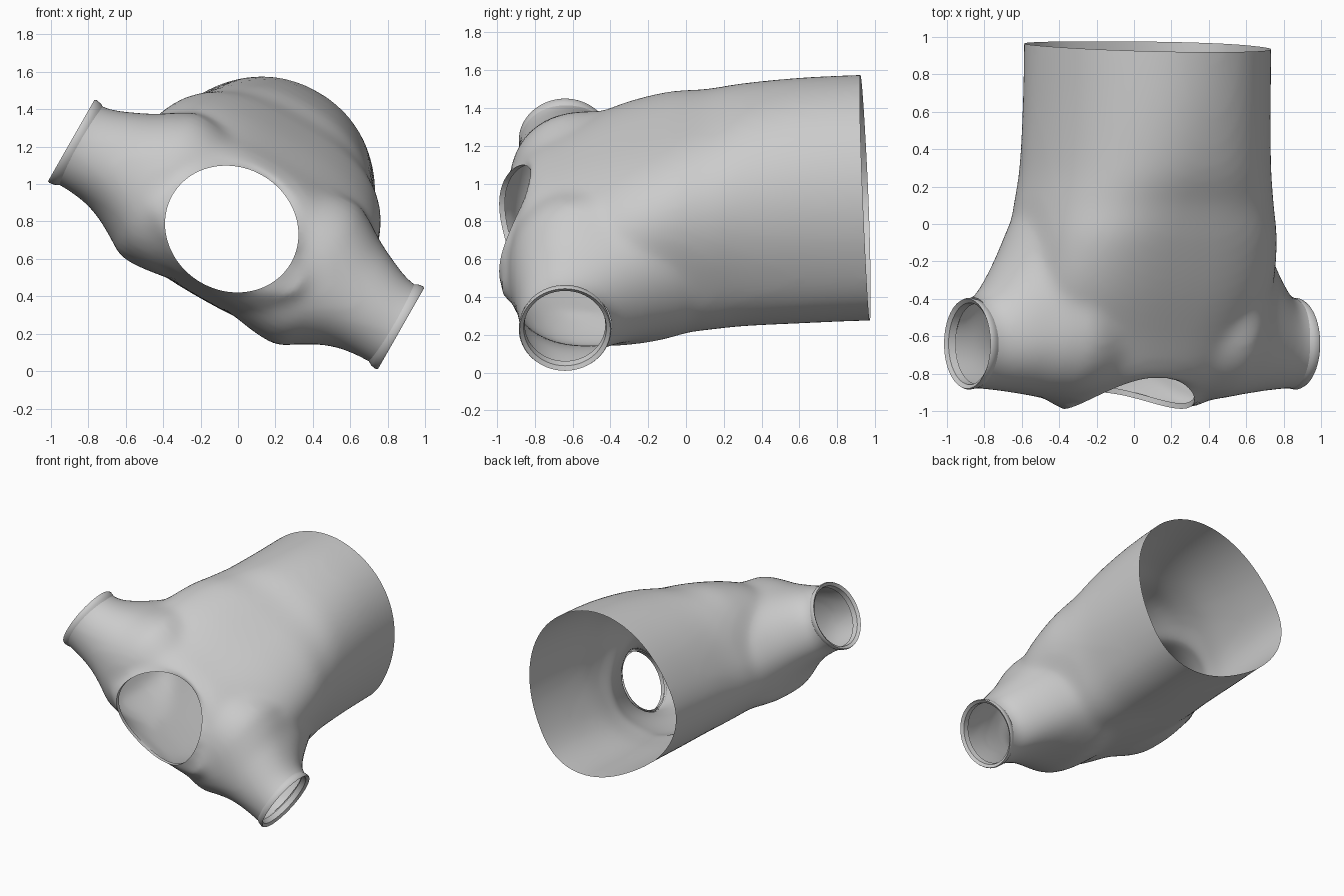
import bpy, bmesh, math
from mathutils import Matrix

if "Cube" in bpy.data.objects:
    bpy.data.objects.remove(bpy.data.objects["Cube"])

# Local frame: X = shoulder line, Y = neck(-) to hem(+), Z = chest side.
TILT = math.radians(29.7)
PLACE = Matrix.Translation((-0.01, 0, 0.73)) @ Matrix.Rotation(TILT, 4, 'Y')
N = 64


def ring(a0, am, a1, b0, bm_, b1, p_low, p_high):
    """Superellipse outline, each half with its own reach from the middle."""
    pts = []
    for i in range(N):
        t = 2 * math.pi * i / N
        c, s = math.cos(t), math.sin(t)
        p = p_high if s > 0 else p_low
        a, b = abs(c) ** (2 / p), abs(s) ** (2 / p)
        pts.append((am + a * ((a1 if c > 0 else a0) - am),
                    bm_ + b * ((b1 if s > 0 else b0) - bm_)))
    return pts


def loft(bm, rings, caps=True):
    loops = [[bm.verts.new(p) for p in r] for r in rings]
    for A, B in zip(loops, loops[1:]):
        for i in range(N):
            j = (i + 1) % N
            bm.faces.new((A[i], A[j], B[j], B[i]))
    if caps:
        bm.faces.new(loops[0][::-1])
        bm.faces.new(loops[-1])


def resample(st, steps=6):
    """Catmull-Rom interpolation of station tuples."""
    out = []
    for k in range(len(st) - 1):
        p = [st[max(0, min(len(st) - 1, k + d))] for d in (-1, 0, 1, 2)]
        for s in range(steps):
            t = s / steps
            out.append([0.5 * (2 * b + (c - a) * t + (2 * a - 5 * b + 4 * c - d) * t * t
                               + (3 * b - a - 3 * c + d) * t ** 3) for a, b, c, d in zip(*p)])
    return out + [list(st[-1])]


def make(name, bm):
    me = bpy.data.meshes.new(name)
    bm.to_mesh(me)
    bm.free()
    ob = bpy.data.objects.new(name, me)
    bpy.context.collection.objects.link(ob)
    ob.matrix_world = PLACE
    return ob


# Torso stations: y, half width, z low / middle / high, roundness of back and chest
torso = [(1.10, .65, -.37, .10, .88, 2.3, 2.1), (.92, .65, -.37, .10, .88, 2.3, 2.1),
         (.60, .65, -.38, .10, .855, 2.4, 2.15), (.30, .66, -.385, .09, .80, 2.5, 2.3),
         (.10, .685, -.39, .07, .725, 2.6, 2.6), (-.10, .705, -.39, .05, .67, 2.8, 3.0),
         (-.35, .72, -.385, .03, .585, 2.9, 2.9), (-.60, .68, -.37, .02, .48, 2.6, 2.5),
         (-.80, .60, -.34, .01, .39, 2.3, 2.3), (-.90, .53, -.29, -.02, .27, 2.2, 2.2),
         (-.98, .43, -.21, -.08, .06, 2.1, 2.1)]
# Sleeve stations: x, y shoulder / middle / armpit, z low / high, roundness
sleeve = [(.20, -.94, -.50, .25, -.385, .43, 2.3), (.45, -.94, -.50, .25, -.41, .47, 2.3),
          (.58, -.925, -.52, .20, -.345, .42, 2.2), (.68, -.91, -.56, .06, -.29, .355, 2.1),
          (.78, -.897, -.60, -.14, -.255, .305, 2.05), (.88, -.887, -.63, -.31, -.242, .262, 2),
          (.96, -.88, -.64, -.39, -.24, .242, 2), (1.12, -.88, -.64, -.40, -.24, .24, 2)]

bm = bmesh.new()
loft(bm, [[(a, y, b) for a, b in ring(-w, 0, w, lo, mid, hi, p, q)]
          for y, w, lo, mid, hi, p, q in resample(torso)])
for side in (1, -1):
    loft(bm, [[(side * x, a, b) for a, b in ring(y0, ym, y1, lo, 0, hi, p, p)]
              for x, y0, ym, y1, lo, hi, p in resample(sleeve)])
bmesh.ops.recalc_face_normals(bm, faces=bm.faces)
shirt = make("shirt_body", bm)

# Fuse torso and sleeves into one soft skin
rm = shirt.modifiers.new("fuse", 'REMESH')
rm.mode = 'VOXEL'
rm.voxel_size = 0.025
sm = shirt.modifiers.new("soften", 'SMOOTH')
sm.factor = 0.5
sm.iterations = 20
deps = bpy.context.evaluated_depsgraph_get()
me = bpy.data.meshes.new_from_object(shirt.evaluated_get(deps))
shirt.modifiers.clear()
bm = bmesh.new()
bm.from_mesh(me)


def trim(co, no):
    bmesh.ops.bisect_plane(bm, geom=bm.verts[:] + bm.edges[:] + bm.faces[:],
                           plane_co=co, plane_no=no, clear_outer=True)


# Open hem and sleeve ends
trim((0, .95, .21), (0, 1, .046))
for side in (1, -1):
    trim((side * .98, 0, 0), (side, 0, 0))

# Neck opening: elliptical saddle-shaped hole with a narrow inner band
NX, NZ, CX, CZ = .365, .33, -.035, .014


def neck(p):
    return math.hypot((p.x - CX) / NX, (p.z - CZ) / NZ)


gone = [f for f in bm.faces
        if f.calc_center_median().y < -.6 and neck(f.calc_center_median()) < 1]
bmesh.ops.delete(bm, geom=gone, context='FACES')
rim = [e for e in bm.edges if e.is_boundary
       and all(v.co.y < -.6 and abs(v.co.x) < .6 for v in e.verts)]
for v in {v for e in rim for v in e.verts}:
    k = neck(v.co)
    v.co.x = CX + (v.co.x - CX) / k
    v.co.z = CZ + (v.co.z - CZ) / k
    s = (v.co.z - CZ) / NZ
    v.co.y = -.985 + .125 * s * s + .04 * s
near = [v for v in bm.verts if v.co.y < -.6 and neck(v.co) < 1.25 and not v.is_boundary]
for _ in range(6):
    bmesh.ops.smooth_vert(bm, verts=near, factor=.5,
                          use_axis_x=True, use_axis_y=True, use_axis_z=True)
ext = bmesh.ops.extrude_edge_only(bm, edges=rim)
for v in ext['geom']:
    if isinstance(v, bmesh.types.BMVert):
        v.co.y += .03
bm.to_mesh(me)
bm.free()
shirt.data = me

# Cuffs: flared bands at the sleeve ends (x, radius)
band = [(.95, .236), (.975, .25), (1.005, .255), (1.015, .25), (1.0, .228), (.96, .222)]
for name, side in (("right_cuff", 1), ("left_cuff", -1)):
    bm = bmesh.new()
    loft(bm, [[(side * x, -.64 + a, b)
               for a, b in ring(-r * .96, 0, r * .96, -r, 0, r, 2, 2)]
              for x, r in band], caps=False)
    bmesh.ops.recalc_face_normals(bm, faces=bm.faces)
    make(name, bm)

# Smooth shading with crisp rims
bpy.ops.object.select_all(action='DESELECT')
for ob in bpy.context.collection.objects:
    ob.select_set(True)
bpy.context.view_layer.objects.active = shirt
bpy.ops.object.shade_smooth_by_angle(angle=math.radians(40))
